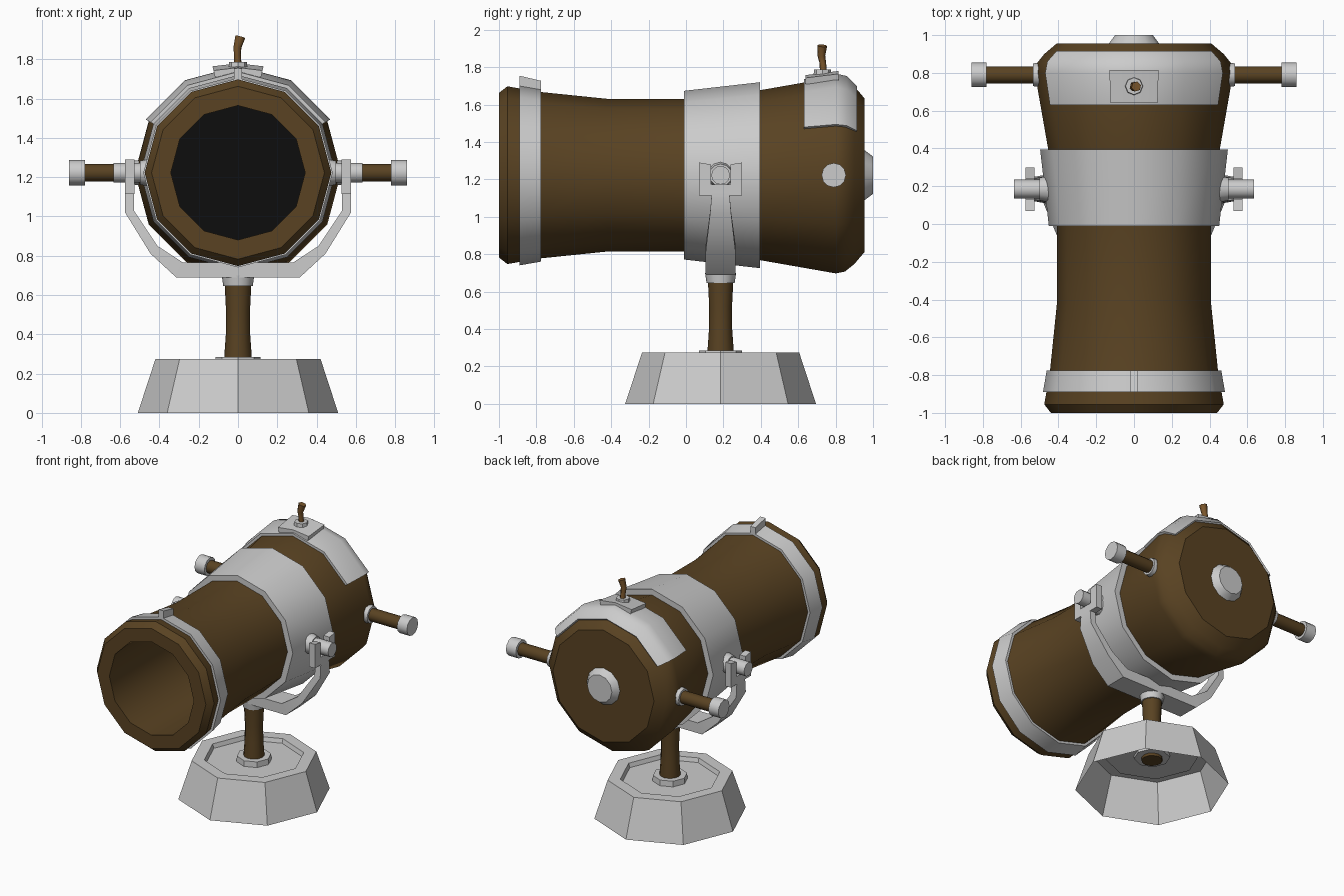
import bpy, bmesh, math
from mathutils import Vector

if "Cube" in bpy.data.objects:
    bpy.data.objects.remove(bpy.data.objects["Cube"])

CZ = 1.2225   # height of the barrel axis
PY = 0.185    # y of the pivot and stand


def material(name, rgb):
    m = bpy.data.materials.new(name)
    m.diffuse_color = (*rgb, 1)
    m.use_nodes = True
    m.node_tree.nodes["Principled BSDF"].inputs["Base Color"].default_value = m.diffuse_color
    return m


BROWN = material("brown_wood", (0.10, 0.055, 0.016))
BLACK = material("dark_bore", (0.004, 0.004, 0.004))
FUSE = material("fuse_cord", (0.20, 0.095, 0.025))


def finish(name, bm, mat=None, mirror=False):
    bmesh.ops.remove_doubles(bm, verts=bm.verts, dist=1e-5)
    bmesh.ops.recalc_face_normals(bm, faces=bm.faces)
    me = bpy.data.meshes.new(name)
    bm.to_mesh(me)
    bm.free()
    ob = bpy.data.objects.new(name, me)
    bpy.context.collection.objects.link(ob)
    if mat:
        me.materials.append(mat)
    if mirror:
        ob.modifiers.new("mirror", 'MIRROR')
    return ob


def lathe(name, prof, axis, loc, n=12, mat=None, loop=False, span=None, mirror=False):
    """Spin (height, radius) points; span limits the sweep to +-span degrees about the top."""
    bm = bmesh.new()
    prof = list(prof)
    count = n + 1 if span else n
    rings = []
    for i in range(count):
        a = math.radians(-span + 2 * span * i / n) if span else math.tau * i / n
        s, c = math.sin(a), math.cos(a)
        put = {'X': lambda h, r: (h, r * c, r * s),
               'Y': lambda h, r: (r * s, h, r * c),
               'Z': lambda h, r: (r * c, r * s, h)}[axis]
        rings.append([bm.verts.new(Vector(put(h, r)) + Vector(loc)) for h, r in prof])
    m = len(prof)
    for i in range(n):
        p, q = rings[i], rings[(i + 1) % count]
        for j in range(m if loop else m - 1):
            k = (j + 1) % m
            quad = [p[j], p[k], q[k], q[j]]
            if prof[j][1] == 0:
                quad = [p[j], p[k], q[k]]
            elif prof[k][1] == 0:
                quad = [p[j], p[k], q[j]]
            bm.faces.new(quad)
    if span:
        bm.faces.new(rings[0])
        bm.faces.new(rings[-1])
    return finish(name, bm, mat, mirror)


def rod(name, h0, h1, r0, r1, axis, loc, n=12, mat=None, mirror=False):
    return lathe(name, [(h0, 0), (h0, r0), (h1, r1), (h1, 0)], axis, loc, n, mat, mirror=mirror)


AX = (0, 0, CZ)

# barrel with bore
lathe("barrel", [(0.955, 0), (0.955, 0.41), (0.90, 0.475), (0.85, 0.515), (0.80, 0.525),
                 (0.40, 0.455), (0.0, 0.408), (-0.42, 0.408), (-0.78, 0.445), (-0.955, 0.475),
                 (-1.0, 0.44), (-1.0, 0.342), (0.0, 0.342)], 'Y', AX, mat=BROWN)
lathe("bore_end", [(0.0, 0.342), (0.0, 0)], 'Y', AX, mat=BLACK)

# metal bands
lathe("front_band", [(-0.89, 0.44), (-0.89, 0.482), (-0.775, 0.462), (-0.775, 0.43)], 'Y', AX, loop=True)
lathe("middle_band", [(-0.01, 0.40), (-0.01, 0.451), (0.395, 0.497), (0.395, 0.44)], 'Y', AX, loop=True)
lathe("front_sight", [(-0.89, 0.45), (-0.89, 0.532), (-0.775, 0.505), (-0.775, 0.44)],
      'Y', AX, n=1, loop=True, span=2.3)

# rear cap
rod("rear_boss", 0.94, 1.0, 0.145, 0.10, 'Y', AX)

# armour plate, fuse plate and fuse
lathe("rear_plate", [(0.63, 0.48), (0.63, 0.514), (0.80, 0.543), (0.86, 0.53), (0.915, 0.475),
                     (0.90, 0.455), (0.85, 0.50), (0.80, 0.515)], 'Y', AX, n=4, loop=True, span=60)
lathe("fuse_plate", [(0.64, 0.50), (0.64, 0.535), (0.815, 0.557), (0.815, 0.52)],
      'Y', AX, n=2, loop=True, span=13.5)
rod("fuse_collar", 1.74, 1.787, 0.05, 0.045, 'Z', (0, 0.73, 0), n=8)
cu = bpy.data.curves.new("fuse", 'CURVE')
cu.dimensions = '3D'
cu.bevel_depth = 0.01
cu.bevel_resolution = 1
cu.use_fill_caps = True
sp = cu.splines.new('POLY')
pts = [(0, 0.735, 1.76, 2.0), (-0.003, 0.732, 1.82, 1.8), (-0.003, 0.724, 1.86, 2.1), (0.012, 0.728, 1.915, 2.7)]
sp.points.add(len(pts) - 1)
for p, (x, y, z, r) in zip(sp.points, pts):
    p.co, p.radius = (x, y, z, 1), r
cu.materials.append(FUSE)
bpy.context.collection.objects.link(bpy.data.objects.new("fuse", cu))

# rear handles
HL = (0, 0.79, CZ)
rod("handle_collar", 0.49, 0.535, 0.065, 0.06, 'X', HL, mirror=True)
rod("handle_grip", 0.50, 0.79, 0.045, 0.045, 'X', HL, mat=BROWN, mirror=True)
rod("handle_knob", 0.78, 0.86, 0.065, 0.065, 'X', HL, mirror=True)

# pivot pins
PL = (0, PY, CZ)
rod("pivot_collar", 0.43, 0.50, 0.075, 0.06, 'X', PL, mirror=True)
rod("pivot_pin", 0.45, 0.635, 0.05, 0.05, 'X', PL, mirror=True)

# yoke arms, lofted through (outer x, z, inner x, z, half width)
bm = bmesh.new()
secs = [(0, .69, 0, .765, .08), (.315, .69, .28, .765, .08), (.445, .81, .41, .85, .08),
        (.575, 1.02, .53, 1.03, .056), (.575, 1.13, .53, 1.13, .047)]
loops = [[bm.verts.new(v) for v in ((xo, PY - w, zo), (xo, PY + w, zo), (xi, PY + w, zi), (xi, PY - w, zi))]
         for xo, zo, xi, zi, w in secs]
for a, b in zip(loops, loops[1:]):
    for j in range(4):
        k = (j + 1) % 4
        bm.faces.new((a[j], a[k], b[k], b[j]))
bm.faces.new(loops[-1])
finish("yoke", bm, mirror=True)

# U-shaped cradles around the pins
bm = bmesh.new()
u = [(-.115, 1.115), (.115, 1.115), (.115, 1.29), (.052, 1.28), (.052, 1.172),
     (-.052, 1.172), (-.052, 1.28), (-.115, 1.29)]
face = bm.faces.new([bm.verts.new((.528, PY + y, z)) for y, z in u])
out = bmesh.ops.extrude_face_region(bm, geom=[face], use_keep_orig=True)["geom"]
bmesh.ops.translate(bm, vec=(.047, 0, 0), verts=[g for g in out if isinstance(g, bmesh.types.BMVert)])
finish("yoke_cradle", bm, mirror=True)

# stand
SL = (0, PY, 0)
rod("post_top_collar", 0.645, 0.70, 0.075, 0.083, 'Z', SL)
lathe("post", [(0.20, 0), (0.20, 0.07), (0.285, 0.07), (0.40, 0.062), (0.52, 0.061), (0.66, 0.068), (0.66, 0)],
      'Z', SL, mat=BROWN)
rod("post_foot_collar", 0.22, 0.285, 0.12, 0.115, 'Z', SL, n=8)
lathe("base", [(0, 0.51), (0.275, 0.42), (0.275, 0.335), (0.245, 0.325), (0.245, 0)], 'Z', SL, n=8)

# smooth shading with sharp creases
for ob in bpy.context.collection.objects:
    if ob.type == 'MESH':
        ob.select_set(True)
        bpy.context.view_layer.objects.active = ob
bpy.ops.object.shade_smooth_by_angle(angle=math.radians(35))
